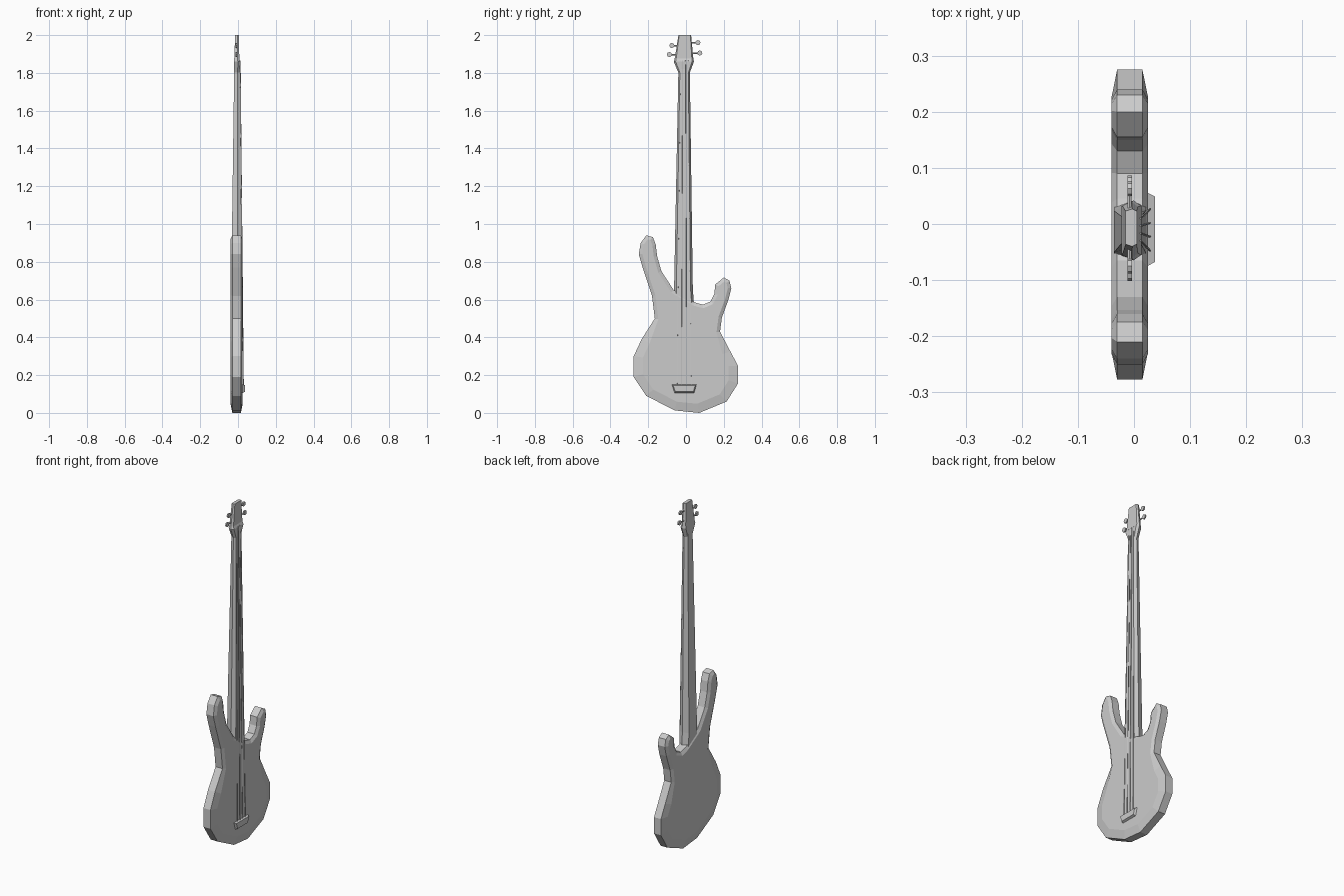
import bpy, bmesh
from mathutils import Vector

if "Cube" in bpy.data.objects:
    bpy.data.objects.remove(bpy.data.objects["Cube"])


def finish(bm, name):
    bmesh.ops.recalc_face_normals(bm, faces=bm.faces)
    me = bpy.data.meshes.new(name)
    bm.to_mesh(me)
    bm.free()
    ob = bpy.data.objects.new(name, me)
    bpy.context.collection.objects.link(ob)
    return ob


def loft(name, rings):
    """Skin a list of equal-length point rings and cap both ends."""
    bm = bmesh.new()
    vs = [[bm.verts.new(p) for p in r] for r in rings]
    n = len(rings[0])
    for a, b in zip(vs, vs[1:]):
        for i in range(n):
            j = (i + 1) % n
            bm.faces.new((a[i], a[j], b[j], b[i]))
    bm.faces.new(vs[0])
    bm.faces.new(vs[-1])
    return finish(bm, name)


def section(z, x0, x1, y0, y1, front=0.0, back=0.0):
    """Six-sided cross-section: narrower at front and back than in the middle."""
    xm = x0 + (x1 - x0) * 0.6
    return [(x0, y0 + back, z), (xm, y0, z), (x1, y0 + front, z),
            (x1, y1 - front, z), (xm, y1, z), (x0, y1 - back, z)]


def rod(name, a, b, r, sides=4):
    a, b = Vector(a), Vector(b)
    bm = bmesh.new()
    bmesh.ops.create_cone(bm, cap_ends=True, segments=sides, radius1=r, radius2=r,
                          depth=(b - a).length)
    ob = finish(bm, name)
    ob.location = (a + b) / 2
    ob.rotation_mode = 'QUATERNION'
    ob.rotation_quaternion = (b - a).to_track_quat('Z', 'Y')
    return ob


# body outline (y, z)
outline = [(.07, 0), (-.06, .013), (-.21, .09), (-.277, .19), (-.277, .30), (-.235, .39),
           (-.165, .50), (-.18, .62), (-.23, .77), (-.25, .84), (-.24, .90), (-.21, .94),
           (-.175, .93), (-.16, .89), (-.153, .83), (-.13, .75), (-.065, .65),
           (.045, .585), (.09, .573), (.13, .59), (.15, .63), (.155, .68),
           (.20, .717), (.23, .70), (.24, .66), (.225, .60), (.19, .505), (.18, .43),
           (.235, .325), (.275, .25), (.275, .155), (.215, .06)]
bm = bmesh.new()
rim = bm.faces.new([bm.verts.new((.015, y, z)) for y, z in outline])
ext = bmesh.ops.extrude_face_region(bm, geom=[rim], use_keep_orig=True)
bmesh.ops.translate(bm, vec=(-.045, 0, 0),
                    verts=[g for g in ext['geom'] if isinstance(g, bmesh.types.BMVert)])
bmesh.ops.recalc_face_normals(bm, faces=bm.faces)
caps = [f for f in bm.faces if len(f.verts) > 4]
bmesh.ops.inset_individual(bm, faces=caps, thickness=.018, depth=.01, use_even_offset=True)
# wider bevel round the lower bout
for v in bm.verts:
    if (v.co.x > .02 or v.co.x < -.035) and v.co.z < .42:
        v.co.y *= .88
        v.co.z = .27 + (v.co.z - .27) * .88
finish(bm, "body")

# neck
loft("neck", [section(.52, -.036, .022, -.066, .046, .012, .012),
              section(.66, -.036, .021, -.063, .036, .012, .012),
              section(1.83, -.020, .011, -.040, .020, .008, .008)])

# headstock
loft("headstock", [section(1.80, -.019, .010, -.040, .020, .008, .008),
                   section(1.86, -.022, .013, -.065, .042, .010, .010),
                   section(1.875, -.020, .007, -.060, .039, .008, .008),
                   section(2.0, -.015, .005, -.040, .027, .004, .004)])

# tuning pegs: shaft and flat knob
for i, (y, z, s) in enumerate([(-.075, 1.945, -1), (-.088, 1.897, -1),
                               (.063, 1.96, 1), (.073, 1.905, 1)]):
    rod(f"tuner_shaft_{i}", (-.008, y - s * .055, z - .003), (-.008, y, z), .004, 6)
    knob = rod(f"tuner_knob_{i}", (-.012, y, z), (-.004, y, z), .0135, 8)

# bridge
loft("bridge", [[(.02, -.077, .152), (.02, .058, .152), (.02, .045, .104), (.02, -.062, .104)],
                [(.037, -.068, .146), (.037, .049, .146), (.037, .039, .112), (.037, -.056, .112)]])

# strings
for i in range(4):
    rod(f"string_{i}", (.029, -.048 + .025 * i, .13), (.012, -.030 + .0135 * i, 1.865), .002)
